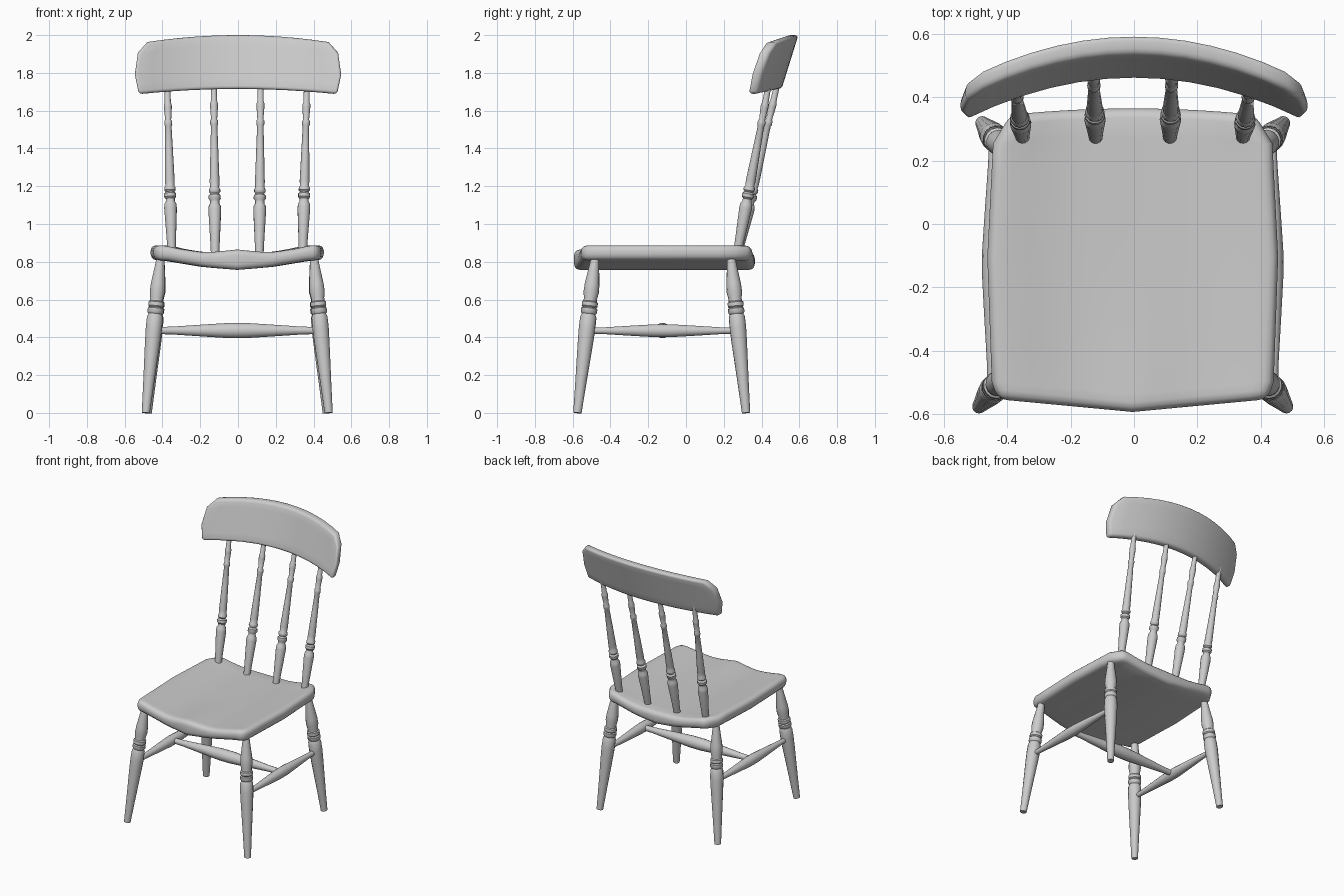
import bpy, bmesh, math
from mathutils import Vector

if "Cube" in bpy.data.objects:
    bpy.data.objects.remove(bpy.data.objects["Cube"])

OFF = -0.004  # slight sideways offset of everything below the top rail


def interp(x, pts):
    """Piecewise linear lookup in a list of (x, value)."""
    for (x0, v0), (x1, v1) in zip(pts, pts[1:]):
        if x <= x1:
            return v0 + (v1 - v0) * (x - x0) / (x1 - x0)
    return pts[-1][1]


def finish(name, bm, angle):
    bmesh.ops.recalc_face_normals(bm, faces=bm.faces)
    me = bpy.data.meshes.new(name)
    bm.to_mesh(me)
    bm.free()
    ob = bpy.data.objects.new(name, me)
    bpy.context.collection.objects.link(ob)
    bpy.ops.object.select_all(action='DESELECT')
    ob.select_set(True)
    bpy.context.view_layer.objects.active = ob
    bpy.ops.object.shade_smooth_by_angle(angle=math.radians(angle))
    return ob


def slab(name, ss, ts, f, bevel):
    """Closed board made of two grids f(s, t, side), with rounded rims."""
    bm = bmesh.new()
    g = [[[bm.verts.new(f(s, t, k)) for t in ts] for s in ss] for k in (0, 1)]
    n, m = len(ss), len(ts)
    for k in (0, 1):
        for i in range(n - 1):
            for j in range(m - 1):
                bm.faces.new((g[k][i][j], g[k][i + 1][j], g[k][i + 1][j + 1], g[k][i][j + 1]))
    rim = ([(i, 0) for i in range(n - 1)] + [(n - 1, j) for j in range(m - 1)]
           + [(i, m - 1) for i in range(n - 1, 0, -1)] + [(0, j) for j in range(m - 1, 0, -1)])
    for (a, b), (c, d) in zip(rim, rim[1:] + rim[:1]):
        bm.faces.new((g[0][a][b], g[0][c][d], g[1][c][d], g[1][a][b]))
    bmesh.ops.recalc_face_normals(bm, faces=bm.faces)
    rims = [e for e in bm.edges if e.calc_face_angle(0) > math.radians(50)]
    bmesh.ops.bevel(bm, geom=rims, offset=bevel, segments=3, profile=0.5,
                    affect='EDGES', clamp_overlap=True)
    return finish(name, bm, 50)


def turned(name, a, b, profile, sides=14):
    """Turned rod from a to b; profile is a list of (fraction, radius)."""
    a, b = Vector(a), Vector(b)
    q = (b - a).to_track_quat('Z', 'Y')
    bm = bmesh.new()
    rings = []
    for t, r in profile:
        c = a.lerp(b, t)
        rings.append([bm.verts.new(c + q @ Vector((r * math.cos(w), r * math.sin(w), 0)))
                      for w in (2 * math.pi * i / sides for i in range(sides))])
    for lo, hi in zip(rings, rings[1:]):
        for i in range(sides):
            j = (i + 1) % sides
            bm.faces.new((lo[i], lo[j], hi[j], hi[i]))
    bm.faces.new(rings[0])
    bm.faces.new(rings[-1])
    return finish(name, bm, 40)


# Seat: saddle-shaped board, raised at the sides and at the front middle
def seat(s, t, k):
    w = interp(t, [(0, .425), (.06, .444), (.5, .458), (.9, .44), (1, .385)])
    front, back = -.592 + .04 * abs(s), .364 - .02 * s * s
    if k:
        z = interp(abs(s), [(0, .848), (.4, .85), (.65, .864), (.9, .888), (1, .889)])
        z += .018 * max(0, 1 - abs(s) / .35) * max(0, 1 - t / .4)
    else:
        z = interp(abs(s), [(0, .757), (.4, .772), (.85, .806), (1, .81)])
    return (OFF + s * w, front + (back - front) * t, z)


slab("seat", [i / 7 for i in range(-7, 8)], [0, .06, .2, .35, .5, .65, .8, .9, 1], seat, .03)


# Top rail: curved, backward-leaning board
def rail(s, t, k):
    x = s * interp(t, [(0, .525), (.4, .546), (.82, .53), (1, .48)])
    bottom = 1.715 - .1 * x * x
    z = bottom + (2.0 - .16 * x * x - bottom) * t
    y = .452 + .083 * (z - 1.7) / .3 - .44 * x * x
    return (x, y + (.05 + .01 * t if k else 0), z)


slab("top_rail", [i / 6 for i in range(-6, 7)], [0, .2, .4, .6, .82, 1], rail, .018)

# Legs: splayed, with turned rings below the shoulder
LEG = [(0, .022), (.2, .030), (.45, .041), (.54, .044), (.61, .043), (.63, .036),
       (.64, .043), (.665, .043), (.672, .036), (.68, .042), (.705, .042), (.712, .035),
       (.73, .035), (.77, .041), (.82, .039), (.95, .025), (1, .021)]
# Side stretchers and spindles use their own turning profiles
BAR = [(0, .016), (.1, .018), (.3, .028), (.45, .035), (.55, .035), (.7, .028), (.9, .018), (1, .016)]
CROSS = [(t, r * 1.18) for t, r in BAR]
SPINDLE = [(0, .022), (.08, .025), (.26, .034), (.285, .032), (.30, .024), (.315, .024),
           (.325, .032), (.345, .032), (.355, .022), (.365, .030), (.38, .030), (.39, .024),
           (.42, .026), (.6, .021), (.74, .017), (.75, .021), (.77, .021), (.78, .016),
           (.85, .021), (.87, .021), (.88, .017), (1, .015)]

for side, sx in (("left", -1), ("right", 1)):
    turned(f"front_leg_{side}", (OFF + sx * .484, -.575, 0), (OFF + sx * .405, -.48, .83), LEG)
    turned(f"back_leg_{side}", (OFF + sx * .474, .318, 0), (OFF + sx * .405, .238, .83), LEG)
    turned(f"side_stretcher_{side}", (OFF + sx * .442, -.515, .435),
           (OFF + sx * .437, .27, .435), BAR)
    turned(f"outer_spindle_{side}", (OFF + sx * .347, .272, .85), (OFF * 1.2 + sx * .37, .44, 1.75), SPINDLE)
    turned(f"inner_spindle_{side}", (OFF + sx * .117, .272, .83), (OFF + sx * .124, .488, 1.76), SPINDLE)

# Cross stretcher joining the two side stretchers
turned("cross_stretcher", (OFF - .43, -.125, .436), (OFF + .43, -.125, .436), CROSS)
